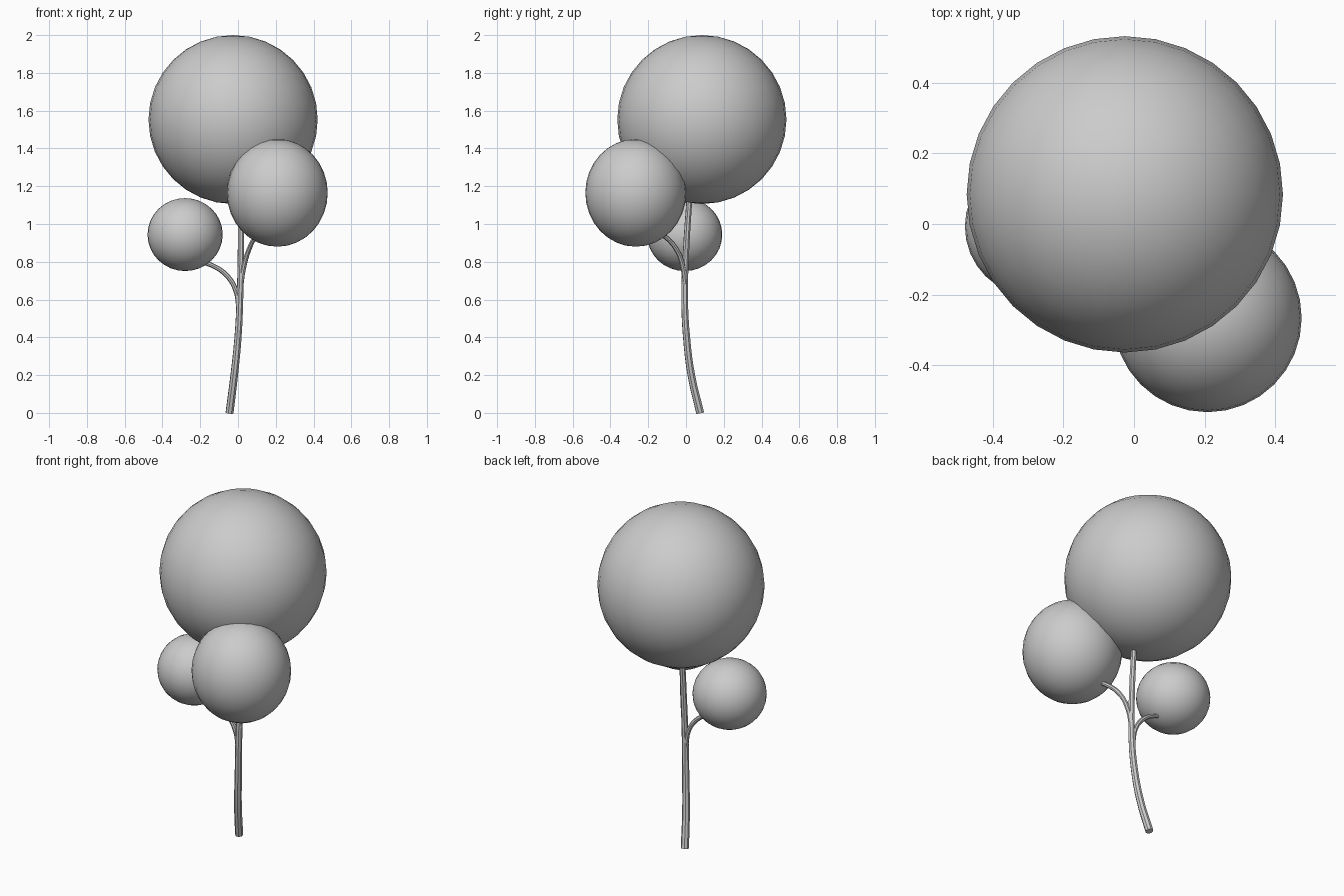
import bpy

cube = bpy.data.objects.get("Cube")
if cube:
    bpy.data.objects.remove(cube, do_unlink=True)

# One plain grey for the whole tree
grey = bpy.data.materials.new("plain_grey")
grey.use_nodes = True
colour = (0.6, 0.6, 0.6, 1)
grey.diffuse_color = colour
bsdf = next(n for n in grey.node_tree.nodes if n.type == 'BSDF_PRINCIPLED')
bsdf.inputs["Base Color"].default_value = colour


def foliage(name, centre, size):
    bpy.ops.mesh.primitive_uv_sphere_add(segments=32, ring_count=16, radius=1, location=centre)
    ob = bpy.context.object
    ob.name = name
    ob.scale = size
    ob.data.materials.append(grey)
    bpy.ops.object.shade_smooth()


def stem(name, points, start, end):
    """Tapered round tube along a smooth path."""
    curve = bpy.data.curves.new(name, 'CURVE')
    curve.dimensions = '3D'
    curve.bevel_depth = 1
    curve.bevel_resolution = 2
    curve.resolution_u = 4
    curve.use_fill_caps = True
    spline = curve.splines.new('BEZIER')
    spline.bezier_points.add(len(points) - 1)
    for i, (bp, co) in enumerate(zip(spline.bezier_points, points)):
        bp.co = co
        bp.radius = start + (end - start) * i / (len(points) - 1)
        bp.handle_left_type = bp.handle_right_type = 'AUTO'
    ob = bpy.data.objects.new(name, curve)
    bpy.context.collection.objects.link(ob)
    bpy.ops.object.select_all(action='DESELECT')
    ob.select_set(True)
    bpy.context.view_layer.objects.active = ob
    bpy.ops.object.convert(target='MESH')
    ob = bpy.context.object
    ob.data.materials.clear()
    ob.data.materials.append(grey)
    bpy.ops.object.shade_smooth_by_angle()


# Foliage balls
foliage("crown_foliage", (-0.026, 0.084, 1.553), (0.448, 0.448, 0.447))
foliage("left_foliage", (0.208, -0.266, 1.165), (0.267, 0.267, 0.285))
foliage("right_foliage", (-0.28, -0.007, 0.944), (0.199, 0.199, 0.193))

# Trunk and branches
stem("trunk", [(-0.045, 0.075, 0), (-0.02, 0.028, 0.2), (0, 0.003, 0.4),
               (0.01, -0.007, 0.6), (0.015, 0, 0.85), (0.015, 0.02, 1.16)], 0.022, 0.016)
stem("right_branch", [(0.005, -0.005, 0.56), (-0.012, -0.005, 0.65), (-0.06, -0.005, 0.728),
                      (-0.14, -0.005, 0.782), (-0.25, -0.005, 0.81)], 0.014, 0.012)
stem("left_branch", [(0.012, -0.004, 0.65), (0.028, -0.014, 0.76), (0.058, -0.05, 0.865),
                     (0.1, -0.12, 0.94), (0.16, -0.2, 0.98)], 0.014, 0.012)
